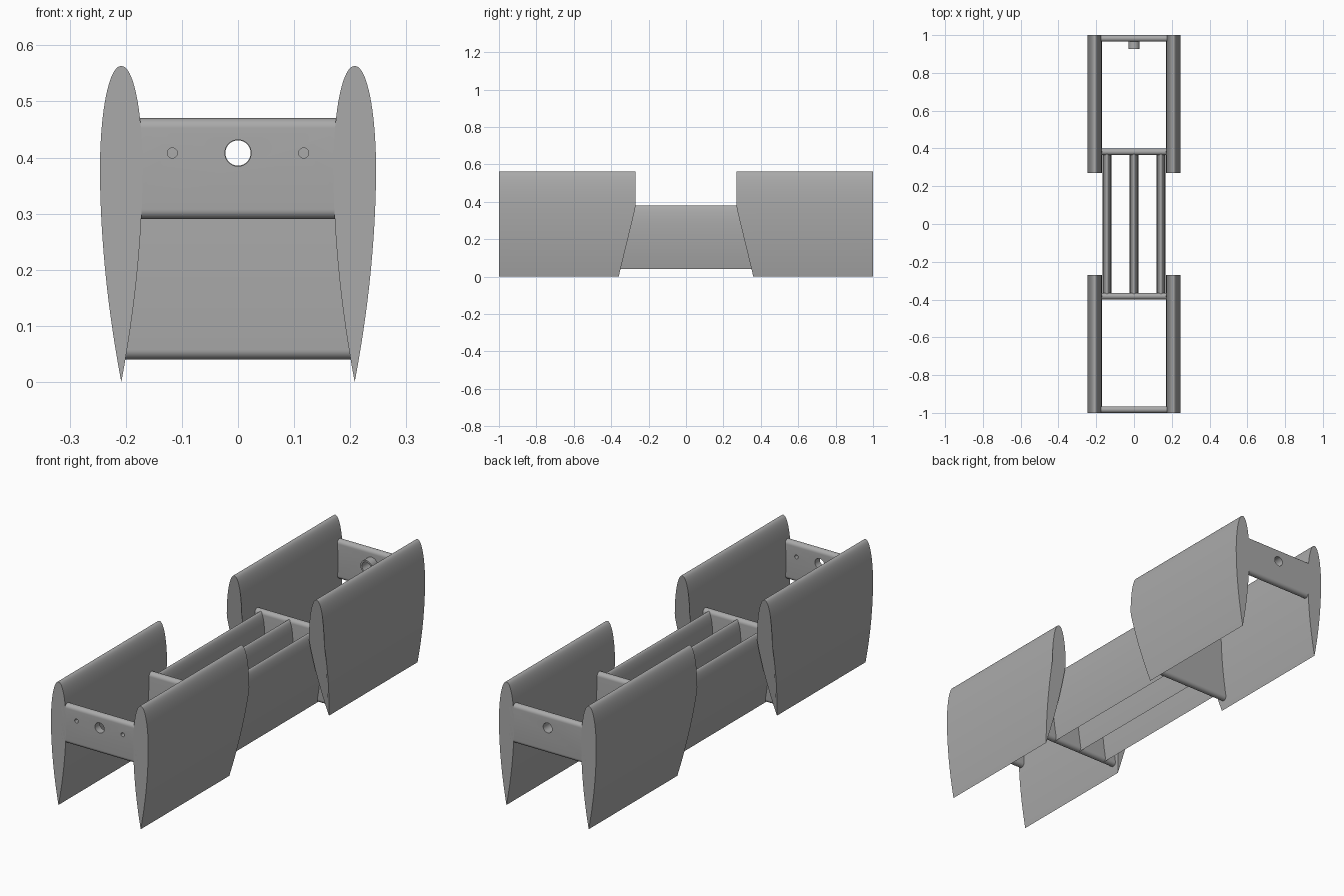
import bpy
import bmesh
import math
from mathutils import Matrix

cube = bpy.data.objects.get("Cube")
if cube:
    bpy.data.objects.remove(cube, do_unlink=True)

grey = bpy.data.materials.new("plain grey")
grey.use_nodes = True
COLOUR = (0.4, 0.4, 0.4, 1)
grey.diffuse_color = COLOUR
grey.node_tree.nodes["Principled BSDF"].inputs["Base Color"].default_value = COLOUR


def finish(name, bm):
    bmesh.ops.recalc_face_normals(bm, faces=bm.faces)
    mesh = bpy.data.meshes.new(name)
    bm.to_mesh(mesh)
    bm.free()
    mesh.materials.append(grey)
    obj = bpy.data.objects.new(name, mesh)
    bpy.context.collection.objects.link(obj)
    return obj


def smooth(obj):
    bpy.ops.object.select_all(action="DESELECT")
    obj.select_set(True)
    bpy.context.view_layer.objects.active = obj
    bpy.ops.object.shade_smooth_by_angle(angle=math.radians(30))


def loft(name, start, end):
    """Join two matching rings of points into a capped solid."""
    bm = bmesh.new()
    a = [bm.verts.new(p) for p in start]
    b = [bm.verts.new(p) for p in end]
    n = len(a)
    for i in range(n):
        j = (i + 1) % n
        bm.faces.new((a[i], a[j], b[j], b[i]))
    bm.faces.new(a)
    bm.faces.new(b)
    return finish(name, bm)


def teardrop(half, bottom, wide, top, steps=20):
    """Rounded top, widest at 'wide', sharp edge at the bottom."""
    side = []
    for i in range(1, steps):
        t = i / steps
        side.append((half * (1 - (1 - t) ** 1.9), bottom + (wide - bottom) * t))
    for i in range(steps):
        a = math.pi / 2 * i / steps
        side.append((half * math.cos(a) ** 0.95, wide + (top - wide) * math.sin(a)))
    left = [(-x, z) for x, z in reversed(side)]
    return [(0, bottom)] + side + [(0, top)] + left


def capsule(radius, bottom, top, steps=16):
    """Upright section with half-round top and bottom."""
    ring = []
    for centre, start in ((top - radius, 0), (bottom + radius, math.pi)):
        for i in range(steps + 1):
            a = start + math.pi * i / steps
            ring.append((radius * math.cos(a), centre + radius * math.sin(a)))
    return ring


def crossbar(name, y, half_length, radius, bottom, top):
    ring = capsule(radius, bottom, top)
    return loft(name, [(-half_length, y + v, z) for v, z in ring],
                [(half_length, y + v, z) for v, z in ring])


def rod(name, x, y, z, radius, depth):
    bm = bmesh.new()
    turn = Matrix.Translation((x, y, z)) @ Matrix.Rotation(math.pi / 2, 4, "X")
    bmesh.ops.create_cone(bm, cap_ends=True, segments=40, radius1=radius,
                          radius2=radius, depth=depth, matrix=turn)
    return finish(name, bm)


def combine(obj, other, operation):
    other.hide_render = True
    mod = obj.modifiers.new("combine", "BOOLEAN")
    mod.operation = operation
    mod.solver = "EXACT"
    mod.object = other
    bpy.context.view_layer.objects.active = obj
    bpy.ops.object.modifier_apply(modifier=mod.name)
    bpy.data.objects.remove(other, do_unlink=True)


# Four side fins with slanted inner ends
def inner_end(z, knee=0.37):
    return 0.27 + 0.09 * max(0, knee - z) / knee


fin_ring = teardrop(0.038, 0, 0.38, 0.563)
for end, sy in (("front", -1), ("back", 1)):
    for side, sx in (("right", -1), ("left", 1)):
        smooth(loft(f"{end}_{side}_fin",
                    [(sx * 0.208 + x, sy, z) for x, z in fin_ring],
                    [(sx * 0.208 + x, sy * inner_end(z), z) for x, z in fin_ring]))

# Two cross walls joined by three lengthwise beams
for end, sy in (("front", -1), ("back", 1)):
    smooth(crossbar(f"{end}_cross_wall", sy * 0.382, 0.204, 0.0175, 0.04, 0.385))
beam_ring = teardrop(0.023, 0.04, 0.27, 0.38)
for side, cx in (("right", -0.143), ("middle", 0), ("left", 0.143)):
    smooth(loft(f"{side}_beam",
                [(cx + x, -0.38, z) for x, z in beam_ring],
                [(cx + x, 0.38, z) for x, z in beam_ring]))

# Front end bar with a large hole and two small ones
HOLE_Z = 0.408
front_bar = crossbar("front_end_bar", -0.9825, 0.195, 0.0175, 0.29, 0.47)
for x, r in ((0, 0.0235), (-0.117, 0.009), (0.117, 0.009)):
    combine(front_bar, rod("hole_cutter", x, -0.98, HOLE_Z, r, 0.1), "DIFFERENCE")
smooth(front_bar)

# Back end bar with a bored boss on its inner face
back_bar = crossbar("back_end_bar", 0.9825, 0.195, 0.0175, 0.29, 0.47)
combine(back_bar, rod("boss", 0, 0.953, HOLE_Z, 0.03, 0.054), "UNION")
combine(back_bar, rod("bore_cutter", 0, 0.96, HOLE_Z, 0.0225, 0.2), "DIFFERENCE")
smooth(back_bar)
